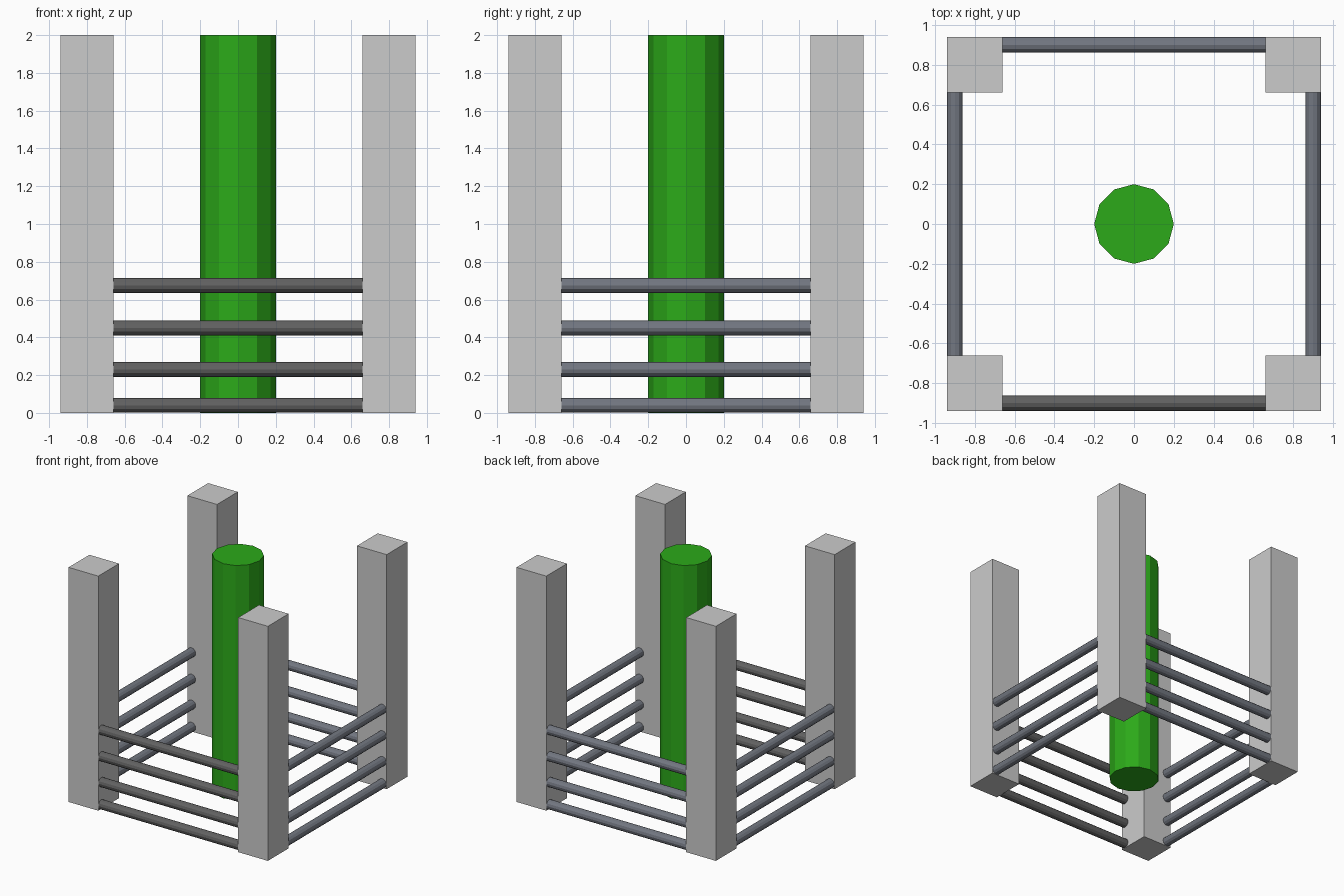
import bpy
from math import pi

if "Cube" in bpy.data.objects:
    bpy.data.objects.remove(bpy.data.objects["Cube"])


def material(name, rgb):
    m = bpy.data.materials.new(name)
    m.diffuse_color = (*rgb, 1)
    m.use_nodes = True
    m.node_tree.nodes["Principled BSDF"].inputs["Base Color"].default_value = m.diffuse_color
    return m


green = material("green", (0.025, 0.4, 0.01))
dark_grey = material("dark_grey", (0.12, 0.12, 0.12))
slate = material("slate", (0.17, 0.185, 0.22))


def cylinder(name, radius, length, loc, rot, mat):
    bpy.ops.mesh.primitive_cylinder_add(vertices=12, radius=radius, depth=length,
                                        location=loc, rotation=rot)
    ob = bpy.context.object
    ob.name = name
    ob.data.materials.append(mat)
    return ob


# Four square corner posts
for side, sx in (("left", -1), ("right", 1)):
    for end, sy in (("front", -1), ("back", 1)):
        bpy.ops.mesh.primitive_cube_add(size=1, location=(sx * 0.8, sy * 0.8, 1))
        post = bpy.context.object
        post.name = f"{end}_{side}_post"
        post.scale = (0.28, 0.28, 2)

# Central twelve-sided pole
cylinder("centre_pole", 0.2, 2, (0, 0, 1), (0, 0, 0), green)

# Four round rails on each side, between the posts
OFFSET = 0.9
for i, z in enumerate((0.04, 0.23, 0.45, 0.675), 1):
    cylinder(f"front_rail_{i}", 0.039, 1.325, (0, -OFFSET, z), (0, pi / 2, 0), dark_grey)
    cylinder(f"back_rail_{i}", 0.039, 1.325, (0, OFFSET, z), (0, pi / 2, 0), slate)
    cylinder(f"left_rail_{i}", 0.039, 1.325, (-OFFSET, 0, z), (pi / 2, 0, 0), slate)
    cylinder(f"right_rail_{i}", 0.039, 1.325, (OFFSET, 0, z), (pi / 2, 0, 0), slate)
